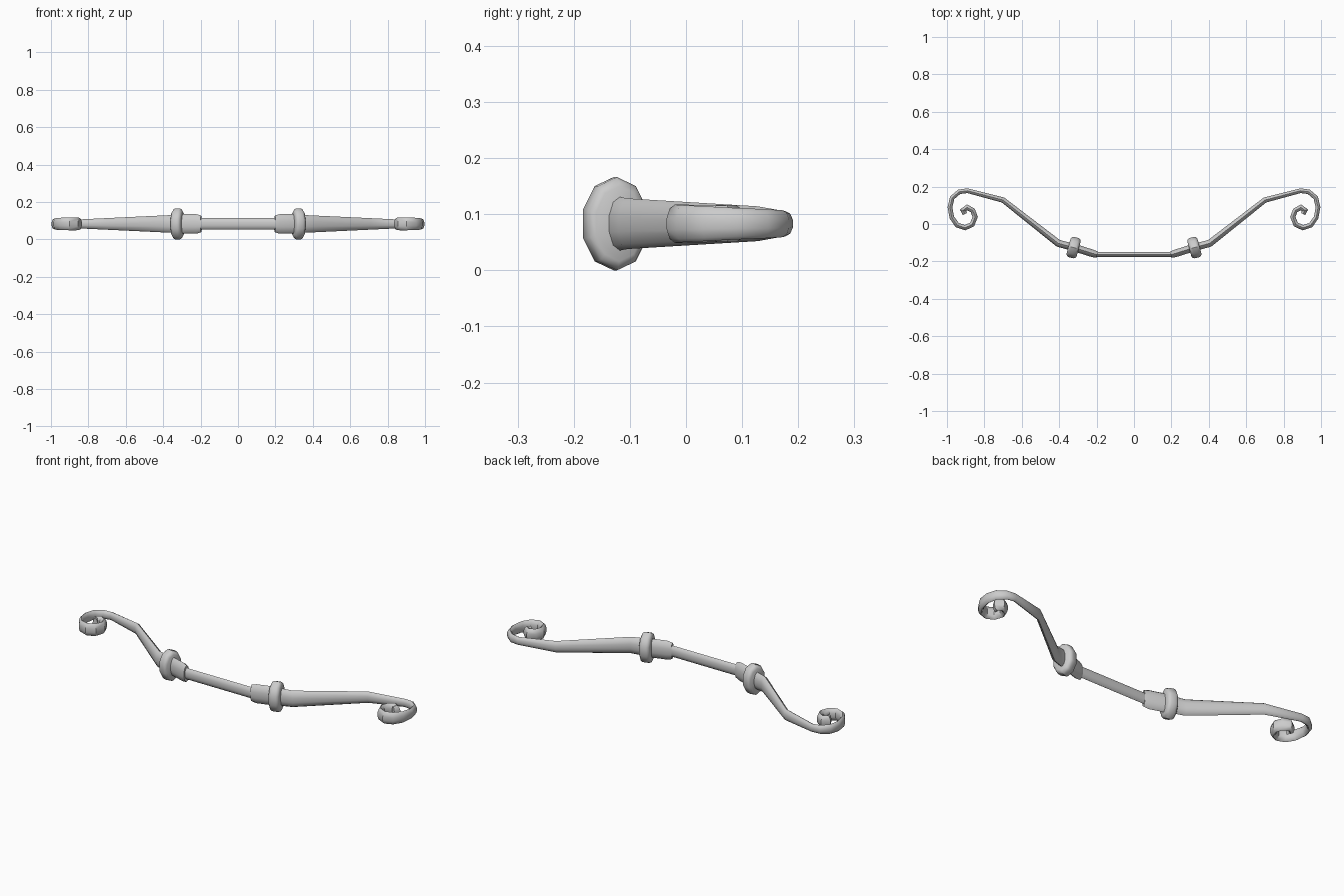
import bpy, bmesh, math
from mathutils import Vector

if "Cube" in bpy.data.objects:
    bpy.data.objects.remove(bpy.data.objects["Cube"])

ZC = 0.083

def sweep(name, stations, sides=10, mirror=True):
    """Sweep an elliptical section along a flat path; station = x, y, half thickness, half height."""
    bm = bmesh.new()
    pts = [Vector((s[0], s[1], 0)) for s in stations]
    rings = []
    for i, (x, y, t, h) in enumerate(stations):
        a = (pts[i] - pts[i - 1]).normalized() if i else None
        b = (pts[i + 1] - pts[i]).normalized() if i < len(pts) - 1 else None
        a, b = a or b, b or a
        d = (a + b).normalized()
        n = Vector((-d.y, d.x, 0)) / max(d.dot(a), 0.7)   # mitred bend
        ring = []
        for k in range(sides):
            ang = 2 * math.pi * (k + 0.5) / sides + math.pi / 2 - math.pi / sides
            p = pts[i] + n * (t * math.cos(ang))
            ring.append(bm.verts.new((p.x, p.y, ZC + h * math.sin(ang))))
        rings.append(ring)
    for r0, r1 in zip(rings, rings[1:]):
        for k in range(sides):
            j = (k + 1) % sides
            bm.faces.new((r0[k], r0[j], r1[j], r1[k]))
    bm.faces.new(rings[0])
    bm.faces.new(rings[-1])
    bmesh.ops.recalc_face_normals(bm, faces=bm.faces)
    me = bpy.data.meshes.new(name)
    bm.to_mesh(me)
    bm.free()
    ob = bpy.data.objects.new(name, me)
    bpy.context.collection.objects.link(ob)
    if mirror:
        ob.modifiers.new("mirror", 'MIRROR')
    bpy.ops.object.select_all(action='DESELECT')
    ob.select_set(True)
    bpy.context.view_layer.objects.active = ob
    bpy.ops.object.shade_smooth_by_angle(angle=math.radians(40))
    return ob

# straight grip in the middle
sweep("grip_bar", [(-0.23, -0.162, 0.014, 0.031), (0.23, -0.162, 0.014, 0.031)], mirror=False)

# sleeve between grip and collar
sweep("sleeve", [(0.197, -0.164, 0.018, 0.045), (0.222, -0.157, 0.021, 0.052),
                 (0.32, -0.126, 0.021, 0.052)])

# raised collar, turned to follow the arm
c, d = Vector((0.323, -0.126)), Vector((0.965, 0.262))
prof = [(-0.028, 0.045, 0.067), (-0.022, 0.055, 0.078), (-0.012, 0.059, 0.083),
        (0.012, 0.059, 0.083), (0.022, 0.055, 0.078), (0.028, 0.045, 0.067)]
sweep("collar", [(c.x + d.x * u, c.y + d.y * u, t, h) for u, t, h in prof])

# tapering arm that ends in a scroll
sweep("scroll_arm", [
    (0.32, -0.126, 0.021, 0.049), (0.405, -0.103, 0.020, 0.045),
    (0.70, 0.128, 0.015, 0.031), (0.89, 0.178, 0.013, 0.022),
    (0.935, 0.172, 0.013, 0.024), (0.972, 0.140, 0.013, 0.026),
    (0.984, 0.090, 0.013, 0.028), (0.974, 0.035, 0.013, 0.031),
    (0.945, -0.006, 0.014, 0.033), (0.903, -0.020, 0.014, 0.034),
    (0.865, -0.002, 0.014, 0.034), (0.849, 0.038, 0.014, 0.033),
    (0.862, 0.072, 0.014, 0.033), (0.892, 0.089, 0.014, 0.033),
    (0.914, 0.073, 0.014, 0.033), (0.904, 0.053, 0.013, 0.032)])
